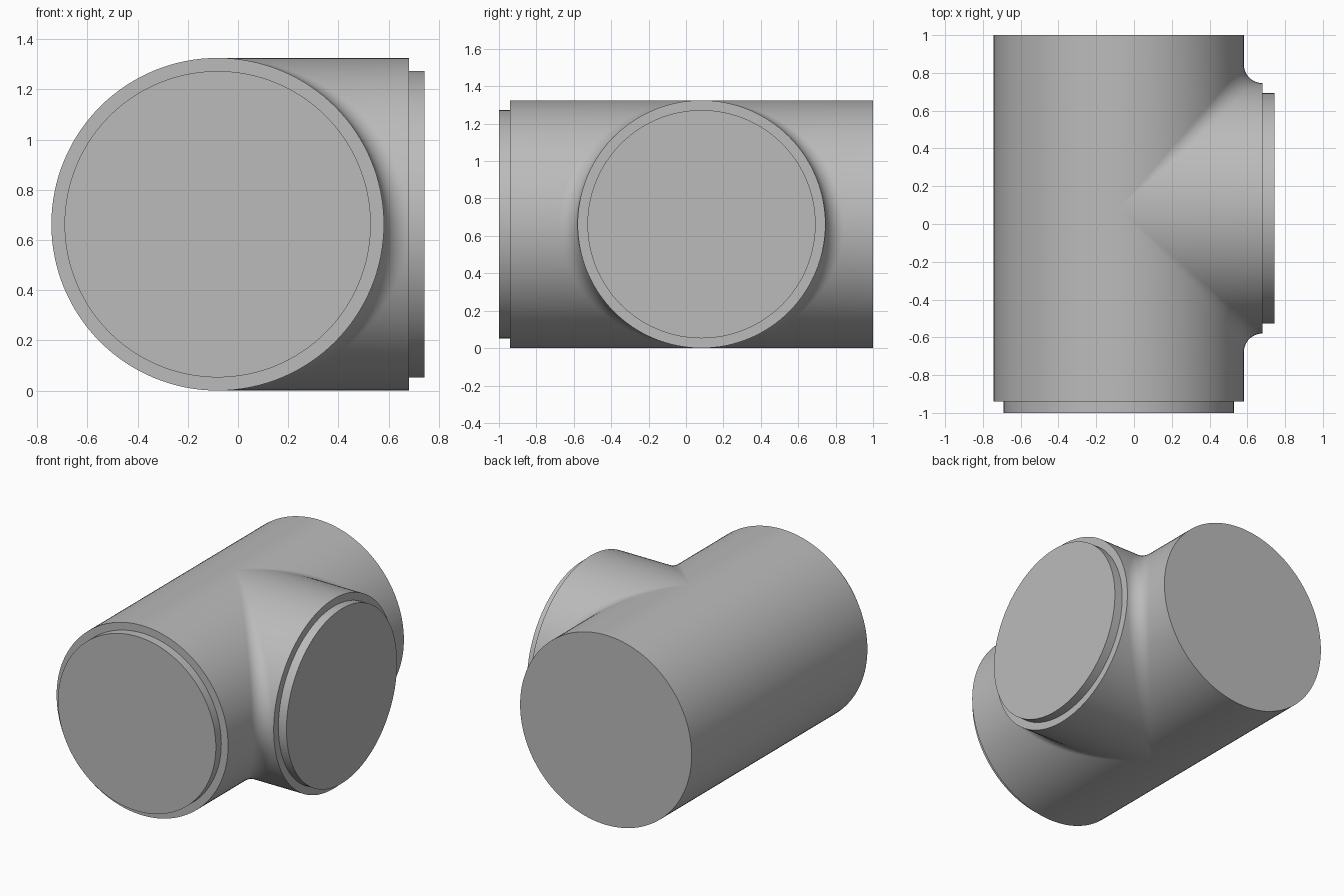
import bpy
import bmesh
from math import sin, cos, pi, radians
from mathutils import Vector

cube = bpy.data.objects.get("Cube")
if cube:
    bpy.data.objects.remove(cube, do_unlink=True)

R = 0.6625              # pipe radius
SPIGOT_R = 0.61         # stepped end radius
FILLET = 0.1            # blend radius between run and branch
BACK, FRONT, FRONT_TIP = 0.917, -1.023, -1.083
SIDE, SIDE_TIP = R + FILLET, 0.8245
HALF = 64               # segments in half a turn
ARC = 14                # segments across the fillet
ORIGIN = Vector((-0.081, 0.083, R))

grey = bpy.data.materials.new("plain_grey")
grey.use_nodes = True
colour = (0.5, 0.5, 0.5, 1)
grey.diffuse_color = colour
grey.node_tree.nodes["Principled BSDF"].inputs["Base Color"].default_value = colour

bm = bmesh.new()


def loft(rows):
    """Join successive rows of points with quads."""
    rows = [[bm.verts.new(p + ORIGIN) for p in row] for row in rows]
    for a, b in zip(rows, rows[1:]):
        for i in range(len(a) - 1):
            bm.faces.new((a[i], a[i + 1], b[i + 1], b[i]))
    return rows


def along_y(r, y, t):
    return Vector((r * cos(t), y, r * sin(t)))


def along_x(r, x, t):
    return Vector((x, r * cos(t), r * sin(t)))


def blend_row(t, side):
    """Points from the run's end, round the fillet, out to the branch's end."""
    c = (R + FILLET) * cos(t)
    centre = Vector((c, c, (R + FILLET) * sin(t)))
    d1 = Vector((-cos(t), 0, -sin(t)))
    d2 = Vector((0, -cos(t), -sin(t)))
    angle = d1.angle(d2, 0)
    points = [along_y(R, abs(BACK if side > 0 else FRONT), t)]
    for k in range(ARC + 1):
        f = k / ARC
        if angle < 1e-4:
            d = d1
        else:
            d = (d1 * sin((1 - f) * angle) + d2 * sin(f * angle)) / sin(angle)
        points.append(centre + d * FILLET)
    points.append(along_x(R, SIDE, t))
    return [Vector((p.x, p.y * side, p.z)) for p in points]


def end_step(place, base, tip):
    """Shoulder ring, stepped rim and flat cap."""
    turn = [pi * k / HALF for k in range(2 * HALF + 1)]
    rows = loft([[place(r, d, t) for t in turn]
                 for r, d in ((R, base), (SPIGOT_R, base), (SPIGOT_R, tip))])
    bm.faces.new(rows[-1][:-1])


# Run and branch walls with their rounded junction
half_turn = [-pi / 2 + pi * k / HALF for k in range(HALF + 1)]
for side in (-1, 1):
    loft([blend_row(t, side) for t in half_turn])

# Plain far wall of the run
loft([[along_y(R, y, t + pi) for t in half_turn] for y in (FRONT, 0, BACK)])

# Stepped ends and the flat back cap
end_step(along_y, FRONT, FRONT_TIP)
end_step(along_x, SIDE, SIDE_TIP)
bm.faces.new([bm.verts.new(along_y(R, BACK, pi * k / HALF) + ORIGIN)
              for k in range(2 * HALF)])

bmesh.ops.remove_doubles(bm, verts=bm.verts[:], dist=1e-5)
bmesh.ops.recalc_face_normals(bm, faces=bm.faces[:])

mesh = bpy.data.meshes.new("pipe_tee")
bm.to_mesh(mesh)
bm.free()
mesh.materials.append(grey)
tee = bpy.data.objects.new("pipe_tee", mesh)
bpy.context.collection.objects.link(tee)

bpy.ops.object.select_all(action="DESELECT")
tee.select_set(True)
bpy.context.view_layer.objects.active = tee
bpy.ops.object.shade_smooth_by_angle(angle=radians(30))
